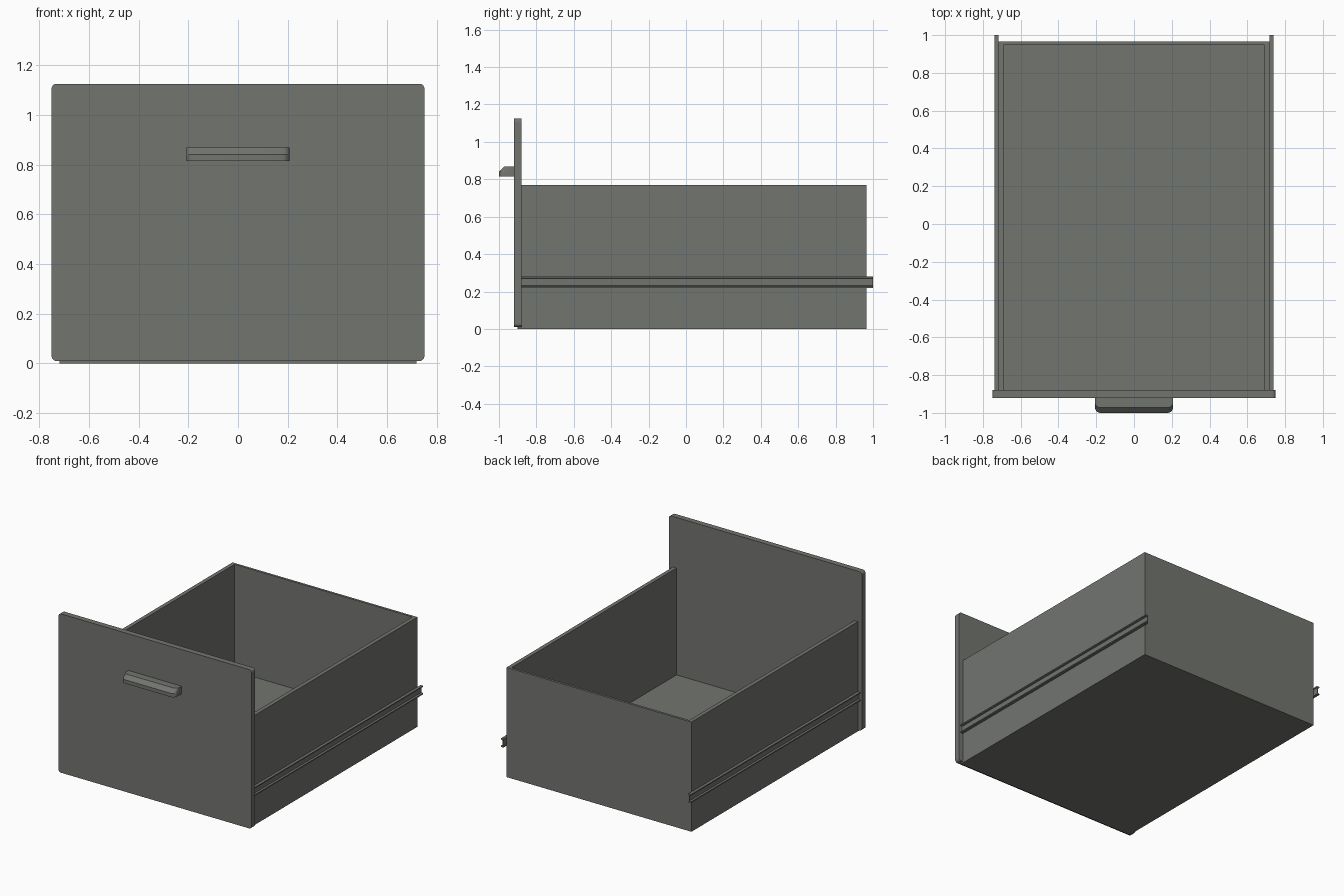
import bpy, bmesh, math

if "Cube" in bpy.data.objects:
    bpy.data.objects.remove(bpy.data.objects["Cube"])

grey = bpy.data.materials.new("dark grey")
grey.diffuse_color = (0.17, 0.178, 0.163, 1)
grey.use_nodes = True
grey.node_tree.nodes["Principled BSDF"].inputs["Base Color"].default_value = grey.diffuse_color


def finish(name, bm):
    bmesh.ops.recalc_face_normals(bm, faces=bm.faces)
    me = bpy.data.meshes.new(name)
    bm.to_mesh(me)
    bm.free()
    me.materials.append(grey)
    ob = bpy.data.objects.new(name, me)
    bpy.context.collection.objects.link(ob)
    return ob


def loft(name, rings):
    """Skin a stack of equal closed rings and cap both ends."""
    bm = bmesh.new()
    vs = [[bm.verts.new(p) for p in r] for r in rings]
    n = len(vs[0])
    for a, b in zip(vs, vs[1:]):
        for i in range(n):
            j = (i + 1) % n
            bm.faces.new((a[i], a[j], b[j], b[i]))
    bm.faces.new(vs[0])
    bm.faces.new(vs[-1])
    return finish(name, bm)


def box(name, x0, x1, y0, y1, z0, z1):
    def ring(z):
        return [(x0, y0, z), (x1, y0, z), (x1, y1, z), (x0, y1, z)]
    return loft(name, [ring(z0), ring(z1)])


def arc(cx, cy, r, start, steps=6):
    """Quarter circle from the start angle in degrees."""
    return [(cx + r * math.cos(math.radians(start + 90 * i / steps)),
             cy + r * math.sin(math.radians(start + 90 * i / steps)))
            for i in range(steps + 1)]


# front panel with rounded corners
X, Z0, Z1, R = 0.75, 0.01, 1.125, 0.02
outline = (arc(X - R, Z1 - R, R, 0) + arc(-X + R, Z1 - R, R, 90)
           + arc(-X + R, Z0 + R, R, 180) + arc(X - R, Z0 + R, R, 270))
loft("front_panel", [[(x, y, z) for x, z in outline] for y in (-0.92, -0.88)])

# open box: floor, back and two sides
box("floor", -0.718, 0.718, -0.902, 0.965, 0.0, 0.02)
box("back_wall", -0.718, 0.718, 0.948, 0.965, 0.02, 0.77)

# slide rail profile: two flanges joined by a thin web
rail = [(0.718, 0.22), (0.738, 0.22), (0.738, 0.228), (0.726, 0.231),
        (0.726, 0.269), (0.738, 0.272), (0.738, 0.28), (0.718, 0.28),
        (0.718, 0.272), (0.722, 0.269), (0.722, 0.231), (0.718, 0.228)]
for side, s in (("left", -1), ("right", 1)):
    box(side + "_wall", s * 0.69, s * 0.718, -0.88, 0.948, 0.02, 0.77)
    loft(side + "_slide_rail",
         [[(s * x, y, z) for x, z in rail] for y in (-0.88, 1.0)])


# handle: rounded plan, top front edge sloping back
def handle_ring(front, z, r=0.03, hx=0.207):
    pts = [(hx, -0.92), (-hx, -0.92)]
    pts += arc(-hx + r, front + r, r, 180) + arc(hx - r, front + r, r, 270)
    return [(x, y, z) for x, y in pts]


handle = loft("handle", [handle_ring(-1.0, 0.815), handle_ring(-1.0, 0.841),
                         handle_ring(-0.972, 0.868)])
bpy.context.view_layer.objects.active = handle
handle.select_set(True)
bpy.ops.object.shade_smooth_by_angle(angle=math.radians(30))
